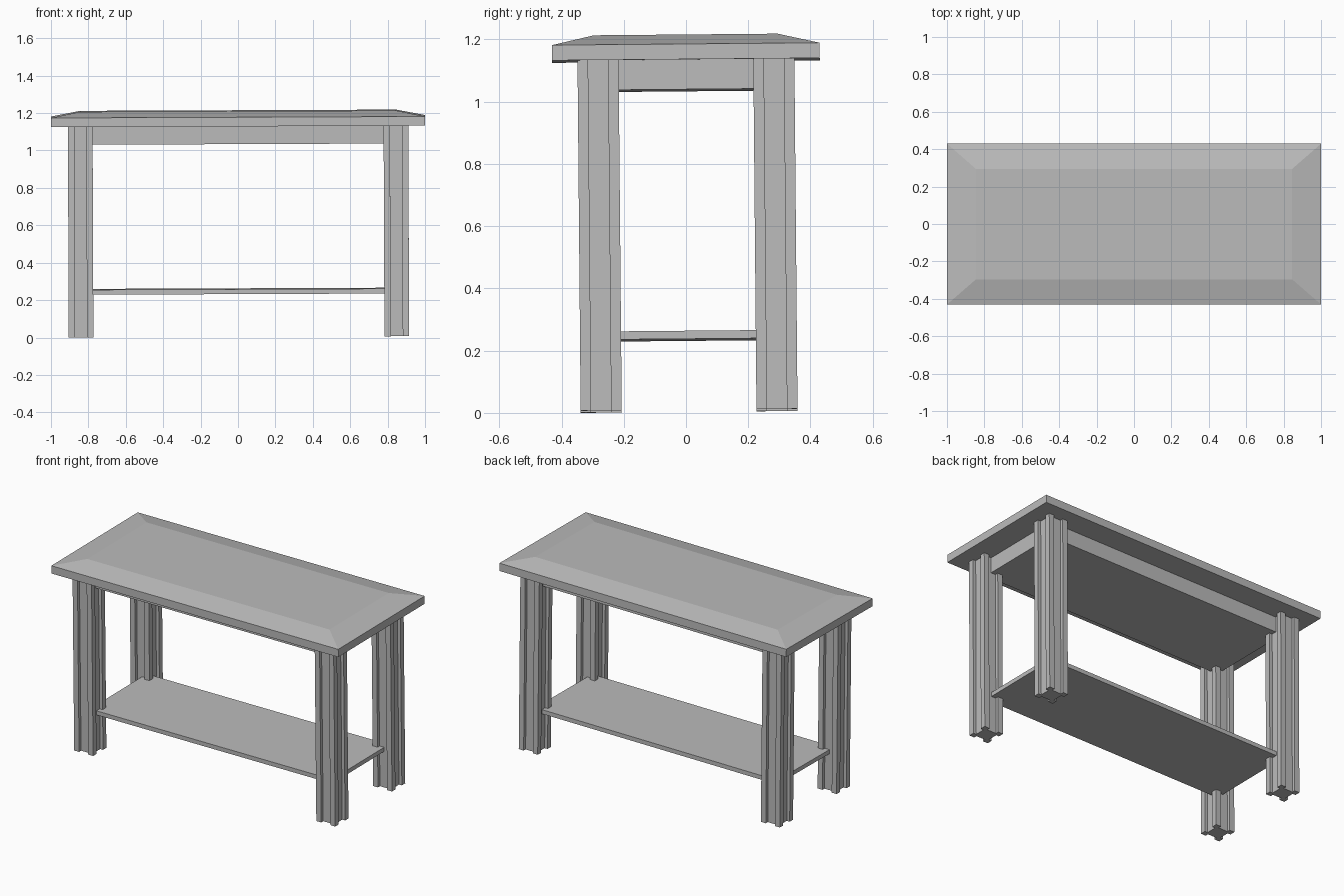
import bpy
import bmesh
from mathutils import Matrix, Vector

cube = bpy.data.objects.get("Cube")
if cube:
    bpy.data.objects.remove(cube, do_unlink=True)

# Single warm-free grey for the whole table
grey = bpy.data.materials.new("plain grey")
grey.use_nodes = True
colour = (0.5, 0.5, 0.5, 1)
grey.diffuse_color = colour
grey.node_tree.nodes["Principled BSDF"].inputs["Base Color"].default_value = colour

# The table stands very slightly out of level
LEAN = (Matrix.Translation((0.005, 0.01, 0.0067))
        @ Matrix.Rotation(0.009, 4, 'X') @ Matrix.Rotation(-0.004, 4, 'Y'))
LEG_X, LEG_Y = 0.844, 0.2825
LEG_HALF = 0.066
TOP_Z = 1.126


def finish(name, bm):
    bmesh.ops.recalc_face_normals(bm, faces=bm.faces)
    mesh = bpy.data.meshes.new(name)
    bm.to_mesh(mesh)
    bm.free()
    mesh.materials.append(grey)
    obj = bpy.data.objects.new(name, mesh)
    obj.matrix_world = LEAN
    bpy.context.collection.objects.link(obj)
    return obj


def prism(name, outline, z0, z1):
    bm = bmesh.new()
    base = bm.faces.new([bm.verts.new((x, y, z0)) for x, y in outline])
    grown = bmesh.ops.extrude_face_region(bm, geom=[base], use_keep_orig=True)
    verts = [v for v in grown["geom"] if isinstance(v, bmesh.types.BMVert)]
    bmesh.ops.translate(bm, verts=verts, vec=(0, 0, z1 - z0))
    return finish(name, bm)


def rectangle(hx, hy):
    return [(-hx, -hy), (hx, -hy), (hx, hy), (-hx, hy)]


def leg_outline(cx, cy):
    """Square post with a shallow groove down the middle of each side."""
    h, g, d = LEG_HALF, 0.032, 0.02
    side = [(-h, -h), (-g, -h), (-g, -h + d), (g, -h + d), (g, -h)]
    points = []
    for _ in range(4):
        points += [(cx + x, cy + y) for x, y in side]
        side = [(-y, x) for x, y in side]
    return points


# Legs
for side, sx in (("left", 1), ("right", -1)):
    for end, sy in (("front", -1), ("back", 1)):
        prism(f"{end}_{side}_leg", leg_outline(sx * LEG_X, sy * LEG_Y), 0, TOP_Z)

# Shelf and apron block, both reaching the leg centres
prism("shelf", rectangle(LEG_X, LEG_Y), 0.228, 0.254)
prism("apron", rectangle(LEG_X, LEG_Y), 1.03, TOP_Z)

# Table top: slab with a raised panel and sloping border
bm = bmesh.new()
rings = []
for hx, hy, z in ((1, 0.43, TOP_Z), (1, 0.43, 1.175), (0.845, 0.295, 1.206)):
    rings.append([bm.verts.new(Vector((x, y, z))) for x, y in rectangle(hx, hy)])
for low, high in zip(rings, rings[1:]):
    for i in range(4):
        j = (i + 1) % 4
        bm.faces.new((low[i], low[j], high[j], high[i]))
bm.faces.new(rings[0])
bm.faces.new(rings[-1])
top = finish("table_top", bm)
top.location.x -= 0.005 - 0.005 + 0.0
